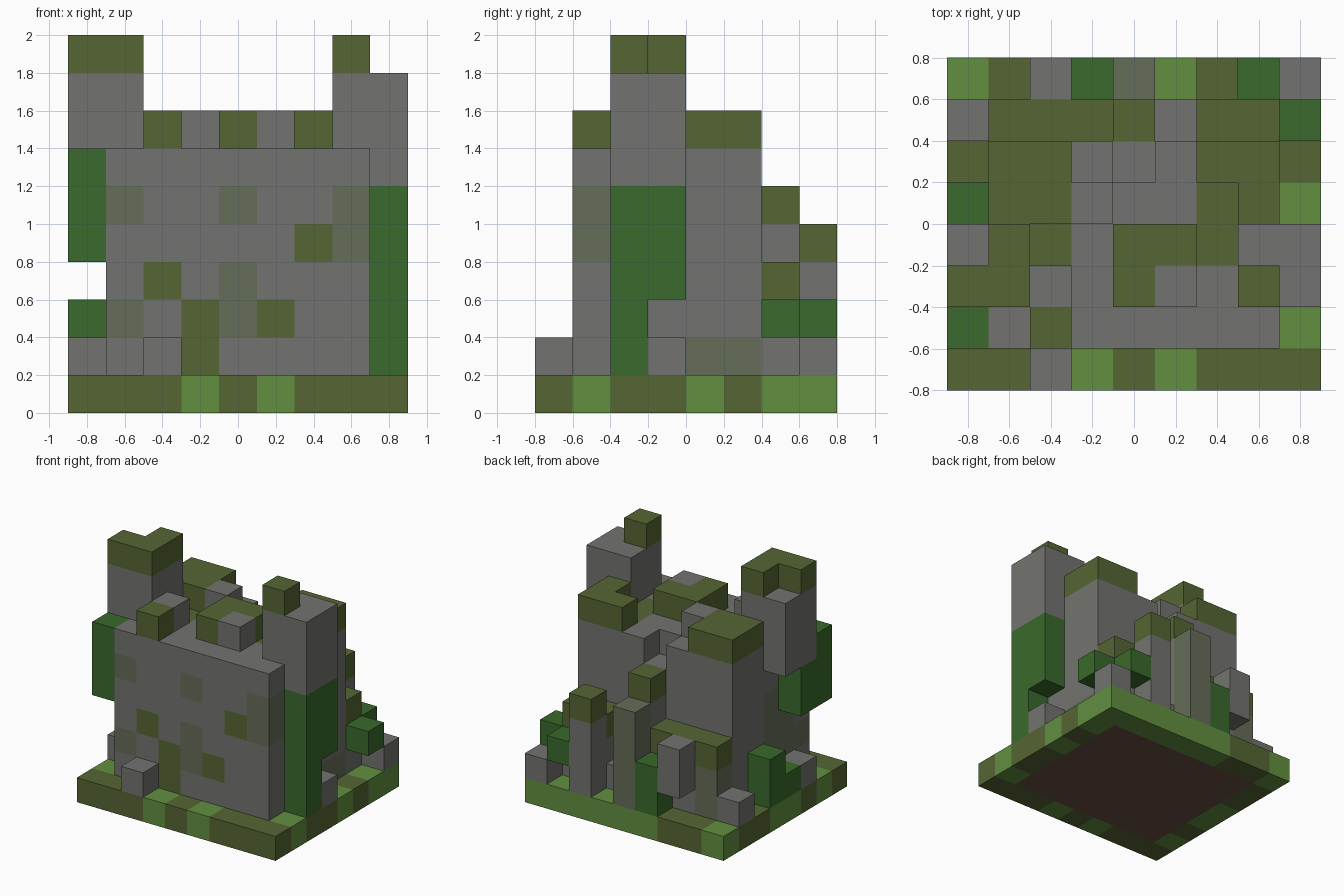
import bpy
import bmesh
from mathutils import Vector

CELL = 0.2
ORIGIN = Vector((-0.9, -0.8, 0.0))

cube = bpy.data.objects.get("Cube")
if cube:
    bpy.data.objects.remove(cube, do_unlink=True)

PALETTE = {
    "stone": (0.171, 0.171, 0.162),
    "mossy_stone": (0.130, 0.153, 0.098),
    "moss": (0.093, 0.133, 0.033),
    "grass": (0.122, 0.275, 0.051),
    "ivy": (0.042, 0.144, 0.025),
    "soil": (0.042, 0.023, 0.016),
}
PALETTE["soil"] = (0.150, 0.080, 0.055)
materials = {}
for label, rgb in PALETTE.items():
    mat = bpy.data.materials.new(label)
    mat.use_nodes = True
    mat.diffuse_color = (*rgb, 1)
    shader = mat.node_tree.nodes["Principled BSDF"]
    shader.inputs["Base Color"].default_value = (*rgb, 1)
    shader.inputs["Roughness"].default_value = 0.9
    materials[label] = mat
COLOURS = list(PALETTE)

cells = {}  # grid position -> (part, colour)


def span(value):
    return range(value[0], value[1] + 1) if isinstance(value, tuple) else (value,)


def fill(part, colour, x, y, z):
    """Fill a range of grid cells; later fills replace earlier ones."""
    for i in span(x):
        for j in span(y):
            for k in span(z):
                cells[i, j, k] = (part, colour)


def paint(colour, x, y, z):
    """Recolour cells that are already there."""
    for i in span(x):
        for j in span(y):
            for k in span(z):
                if (i, j, k) in cells:
                    cells[i, j, k] = (cells[i, j, k][0], colour)


def column(part, x, y, top, body="stone", cap="moss", bottom=1):
    """A pillar with a one-cell cap."""
    fill(part, body, x, y, (bottom, top))
    fill(part, cap, x, y, top)


# Ground slab: soil core with a mottled grass and moss rim
fill("ground", "moss", (0, 8), (0, 7), 0)
fill("ground", "soil", (1, 7), (1, 6), 0)
for x, y in ((3, 0), (5, 0), (8, 1), (8, 4), ((7, 8), 7), (8, 6),
             ((3, 6), 7), (0, 7), (0, (3, 4)), (0, 1)):
    paint("grass", x, y, 0)

# Main keep
fill("keep", "stone", (1, 7), (1, 5), (1, 6))
for spot in ((4, 5, 6),):
    del cells[spot]
paint("moss", 2, 3, 6)
paint("moss", 6, (3, 4), 6)

# Battlements on the roof
fill("battlements", "moss", 2, 1, 7)
fill("battlements", "stone", 2, 2, 7)
fill("battlements", "moss", 4, 2, 7)
fill("battlements", "stone", 5, 2, 7)
fill("battlements", "moss", (4, 5), 3, 7)
fill("battlements", "stone", 3, 4, 7)
fill("battlements", "moss", (1, 2), (4, 5), 7)
fill("battlements", "moss", 7, (4, 5), 7)
fill("battlements", "moss", 6, 5, 7)

# Weathered patches on the front wall
for x, z in ((1, 5), (4, 5), (7, (4, 5)), (1, 2), (4, (2, 3))):
    paint("mossy_stone", x, 1, z)
for x, z in ((6, 4), (2, 3), (3, (1, 2)), (5, 2)):
    paint("moss", x, 1, z)

# Weathered patches on the side walls
paint("mossy_stone", 7, (4, 5), 1)
paint("mossy_stone", 1, 3, (2, 4))
paint("mossy_stone", 1, 2, (2, 3))

# Right-hand tower with hanging ivy
fill("right_tower", "stone", 1, (2, 3), (7, 8))
fill("right_tower", "stone", 0, (2, 3), (6, 8))
fill("right_tower", "moss", (0, 1), 2, 9)
fill("right_tower", "moss", 1, 3, 9)
fill("right_ivy", "ivy", 0, 1, (4, 6))
fill("right_ivy", "ivy", 0, 2, (4, 5))

# Left-hand tower with ivy
fill("left_tower", "stone", (7, 8), (2, 3), (7, 8))
fill("left_tower", "stone", 8, (2, 3), 6)
fill("left_tower", "moss", 7, 2, 9)
fill("left_ivy", "ivy", 8, 2, (1, 5))
fill("left_ivy", "ivy", 8, 3, (3, 5))

# Loose rubble and bushes around the foot
fill("rubble", "stone", 2, 0, 1)
fill("rubble", "stone", 0, 2, 1)
fill("rubble", "stone", 8, 3, 1)
fill("rubble", "stone", 0, 6, 1)
fill("rubble", "stone", 8, 7, 1)
fill("bushes", "ivy", 0, 3, 1)
fill("bushes", "ivy", 0, 4, (1, 2))
fill("bushes", "ivy", 8, 6, 2)
fill("bushes", "ivy", 7, 7, 2)
fill("bushes", "ivy", 3, 7, (1, 2))

# Ruined pillars behind the keep
column("back_ledge", (1, 3), 6, 3)
paint("mossy_stone", 1, 6, (1, 2))
column("tall_pillar", 4, 6, 5)
column("low_pillar", 5, 6, 1, cap="stone")
column("side_ledge", (6, 7), 6, 3)
column("capped_pillar", 6, 7, 4)
column("mossy_pillar", 4, 7, 4, body="mossy_stone", cap="mossy_stone")
column("floating_stone", 2, 7, 3, cap="stone", bottom=2)

# Turn each part's exposed cell sides into a clean mesh
AXES = [Vector(v) for v in ((1, 0, 0), (0, 1, 0), (0, 0, 1))]


def build(part):
    bm = bmesh.new()
    for pos, (owner, colour) in cells.items():
        if owner != part:
            continue
        centre = ORIGIN + (Vector(pos) + Vector((0.5, 0.5, 0.5))) * CELL
        for a in range(3):
            u, v = AXES[(a + 1) % 3] * CELL / 2, AXES[(a + 2) % 3] * CELL / 2
            for sign in (1, -1):
                near = list(pos)
                near[a] += sign
                if tuple(near) in cells:
                    continue
                mid = centre + AXES[a] * sign * CELL / 2
                ring = [mid - u - v, mid + u - v, mid + u + v, mid - u + v]
                face = bm.faces.new([bm.verts.new(p) for p in ring[::sign]])
                face.material_index = COLOURS.index(colour)
    bmesh.ops.remove_doubles(bm, verts=bm.verts, dist=0.001)
    bmesh.ops.dissolve_limit(bm, angle_limit=0.01, verts=bm.verts,
                             edges=bm.edges, delimit={"MATERIAL"})
    mesh = bpy.data.meshes.new(part)
    bm.to_mesh(mesh)
    bm.free()
    for label in COLOURS:
        mesh.materials.append(materials[label])
    bpy.context.collection.objects.link(bpy.data.objects.new(part, mesh))


for part in dict.fromkeys(owner for owner, colour in cells.values()):
    build(part)
